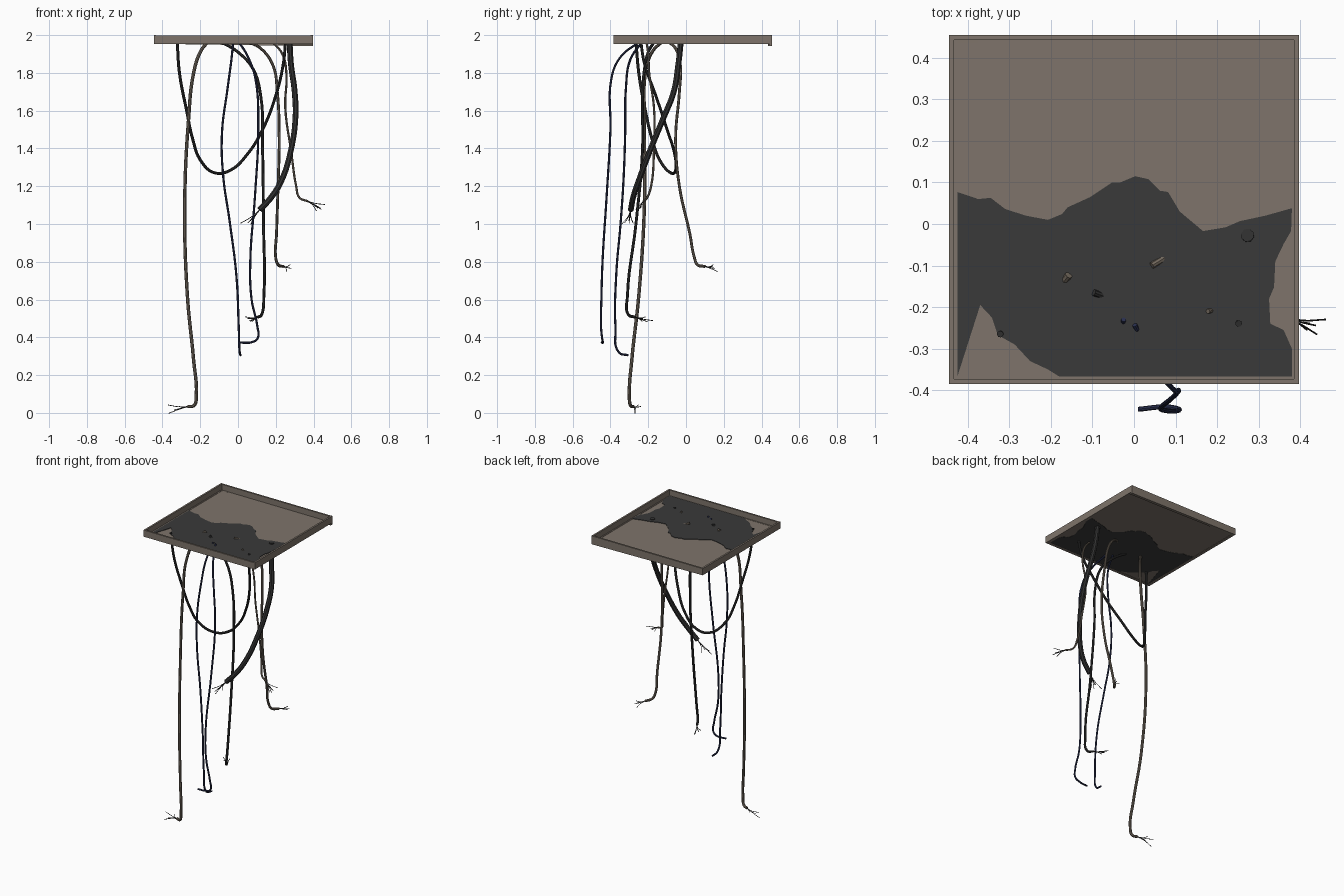
import bpy, bmesh, random
from mathutils import Vector

random.seed(4)
cube = bpy.data.objects.get("Cube")
if cube:
    bpy.data.objects.remove(cube)


def material(name, rgb):
    m = bpy.data.materials.new(name)
    m.use_nodes = True
    m.diffuse_color = (*rgb, 1)
    m.node_tree.nodes["Principled BSDF"].inputs["Base Color"].default_value = (*rgb, 1)
    return m


BEIGE = material("dusty beige", (0.21, 0.175, 0.145))
CHAR = material("charcoal", (0.042, 0.042, 0.042))
TAN = material("cable tan", (0.17, 0.14, 0.11))
BLACK = material("cable black", (0.03, 0.03, 0.03))
BLUE = material("cable navy", (0.022, 0.028, 0.075))


def link(name, data, mat):
    ob = bpy.data.objects.new(name, data)
    bpy.context.collection.objects.link(ob)
    data.materials.append(mat)
    return ob


def prism(name, outline, z0, z1, mat):
    """Extrude a flat outline between two heights."""
    bm = bmesh.new()
    face = bm.faces.new([bm.verts.new((x, y, z0)) for x, y in outline])
    top = bmesh.ops.extrude_face_region(bm, geom=[face])["geom"]
    bmesh.ops.translate(bm, vec=(0, 0, z1 - z0),
                        verts=[v for v in top if isinstance(v, bmesh.types.BMVert)])
    bmesh.ops.recalc_face_normals(bm, faces=bm.faces)
    me = bpy.data.meshes.new(name)
    bm.to_mesh(me)
    bm.free()
    return link(name, me, mat)


def box(name, x0, x1, y0, y1, z0, z1, mat):
    return prism(name, [(x0, y0), (x1, y0), (x1, y1), (x0, y1)], z0, z1, mat)


# Ceiling panel and its angle-section frame
X0, X1, Y0, Y1 = -0.445, 0.397, -0.385, 0.455
LOW, HIGH, WEB, FLANGE = 1.954, 2.0, 0.012, 0.02
box("panel", X0 + WEB, X1 - WEB, Y0 + WEB, Y1 - WEB, 1.956, 1.960, BEIGE)
for side, x, s in (("right", X0, 1), ("left", X1, -1)):
    a, b, c = x, x + s * WEB, x + s * FLANGE
    box(side + "_rail_web", min(a, b), max(a, b), Y0, Y1, LOW, HIGH, BEIGE)
    box(side + "_rail_flange", min(a, c), max(a, c), Y0, Y1, LOW, LOW + 0.008, BEIGE)
for side, y, s in (("front", Y0, 1), ("back", Y1, -1)):
    a, b, c = y, y + s * WEB, y + s * FLANGE
    parts = [box(side + "_rail_web", X0, X1, min(a, b), max(a, b), LOW, HIGH - 0.001, BEIGE),
             box(side + "_rail_flange", X0, X1, min(a, c), max(a, c), LOW, LOW + 0.007, BEIGE)]
    if side == "back":
        # The back rail sags toward one corner
        for ob in parts:
            for v in ob.data.vertices:
                if v.co.x > 0 and v.co.z < 1.99:
                    v.co.z -= 0.012

# Ragged dark patch showing on both faces of the panel
torn_edge = [(-.425, .077), (-.375, .06), (-.345, .063), (-.31, .036), (-.26, .02), (-.207, .01),
             (-.173, .024), (-.16, .04), (-.105, .065), (-.053, .1), (-.033, .1), (.003, .115),
             (.034, .108), (.063, .08), (.082, .077), (.11, .03), (.166, -.017), (.22, -.008),
             (.255, .007), (.316, .02), (.38, .038), (.378, -.017), (.36, -.048), (.34, -.09),
             (.337, -.152), (.325, -.18), (.328, -.24), (.36, -.255), (.38, -.3), (.38, -.367),
             (-.18, -.367), (-.207, -.35), (-.25, -.33), (-.287, -.29), (-.328, -.267),
             (-.342, -.225), (-.37, -.195), (-.425, -.367)]
prism("torn_patch", torn_edge, 1.9548, 1.9632, CHAR)


def tube(name, points, radius, mat, sides=2):
    """Smooth round cable through the given points, converted to a mesh."""
    cu = bpy.data.curves.new(name, "CURVE")
    cu.dimensions = "3D"
    cu.resolution_u = 6
    cu.bevel_depth = radius
    cu.bevel_resolution = sides
    cu.use_fill_caps = True
    sp = cu.splines.new("BEZIER")
    sp.bezier_points.add(len(points) - 1)
    for bp, p in zip(sp.bezier_points, points):
        bp.co = p
        bp.handle_left_type = bp.handle_right_type = "AUTO"
    ob = link(name, cu, mat)
    bpy.ops.object.select_all(action="DESELECT")
    ob.select_set(True)
    bpy.context.view_layer.objects.active = ob
    bpy.ops.object.convert(target="MESH")
    bpy.ops.object.shade_smooth_by_angle()


def cable(name, points, radius, mat, fray=0.0):
    """Hanging cable, with a fan of bare strands at its end when fray is a length."""
    pts = [Vector(p) for p in points]
    tube(name, pts, radius, mat)
    if fray:
        end = pts[-1]
        along = (end - pts[-2]).normalized()
        for i in range(5):
            spread = Vector([random.uniform(-1, 1) for _ in range(3)]) * 0.35
            tip = end + (along + spread) * fray * random.uniform(0.75, 1.1)
            mid = end + along * fray * 0.45 + spread * fray * 0.25
            tube(f"{name}_strand_{i + 1}", [end - along * 0.01, mid, tip], 0.002, BLACK, 0)


TOP = 1.968
cable("long_tan_cable",
      [(-.157, -.123, TOP), (-.2, -.18, 1.91), (-.235, -.215, 1.8), (-.262, -.22, 1.55),
       (-.282, -.22, 1.1), (-.268, -.25, .62), (-.235, -.287, .28), (-.221, -.3, .09),
       (-.232, -.294, .04), (-.265, -.28, .033)], .009, TAN, .085)
cable("looped_cable",
      [(-.322, -.265, TOP), (-.31, -.25, 1.8), (-.272, -.215, 1.6), (-.24, -.18, 1.45),
       (-.2, -.14, 1.34), (-.12, -.08, 1.27), (-.04, -.055, 1.285), (.05, -.06, 1.37),
       (.13, -.1, 1.5), (.2, -.16, 1.68), (.24, -.22, 1.85), (.252, -.24, TOP)], .008, BLACK)
cable("thick_cable",
      [(.273, -.027, TOP), (.28, -.04, 1.85), (.3, -.065, 1.7), (.304, -.12, 1.56),
       (.28, -.19, 1.39), (.23, -.25, 1.23), (.175, -.28, 1.14), (.115, -.292, 1.075)],
      .016, BLACK, .12)
cable("middle_tan_cable",
      [(.043, -.1, TOP), (.12, -.055, 1.93), (.185, -.03, 1.84), (.208, -.035, 1.7),
       (.218, -.055, 1.45), (.212, -.035, 1.2), (.204, .02, .95), (.2, .045, .82),
       (.212, .06, .785), (.24, .1, .775)], .008, TAN, .08)
cable("short_tan_cable",
      [(.178, -.21, TOP), (.235, -.2, 1.9), (.256, -.195, 1.8), (.25, -.17, 1.62),
       (.282, -.17, 1.38), (.308, -.185, 1.2), (.325, -.205, 1.14), (.37, -.225, 1.12)],
      .006, TAN, .075)
cable("black_cable",
      [(-.097, -.165, TOP), (0, -.2, 1.91), (.08, -.22, 1.82), (.12, -.23, 1.68),
       (.13, -.23, 1.4), (.135, -.265, 1.0), (.137, -.31, .62), (.125, -.305, .52),
       (.105, -.27, .507)], .008, BLACK, .08)
cable("inner_navy_cable",
      [(-.025, -.23, TOP), (-.035, -.295, 1.87), (-.055, -.318, 1.72), (-.085, -.322, 1.48),
       (-.078, -.33, 1.25), (-.045, -.345, 1.02), (-.008, -.37, .72), (.004, -.373, .45),
       (.009, -.355, .32), (.014, -.305, .305)], .006, BLUE)
cable("outer_navy_cable",
      [(.002, -.243, TOP), (.055, -.35, 1.88), (.092, -.395, 1.77), (.107, -.4, 1.5),
       (.09, -.42, 1.15), (.065, -.442, .8), (.072, -.448, .6), (.102, -.45, .46),
       (.104, -.444, .395), (.075, -.44, .375), (.01, -.446, .372)], .006, BLUE)
